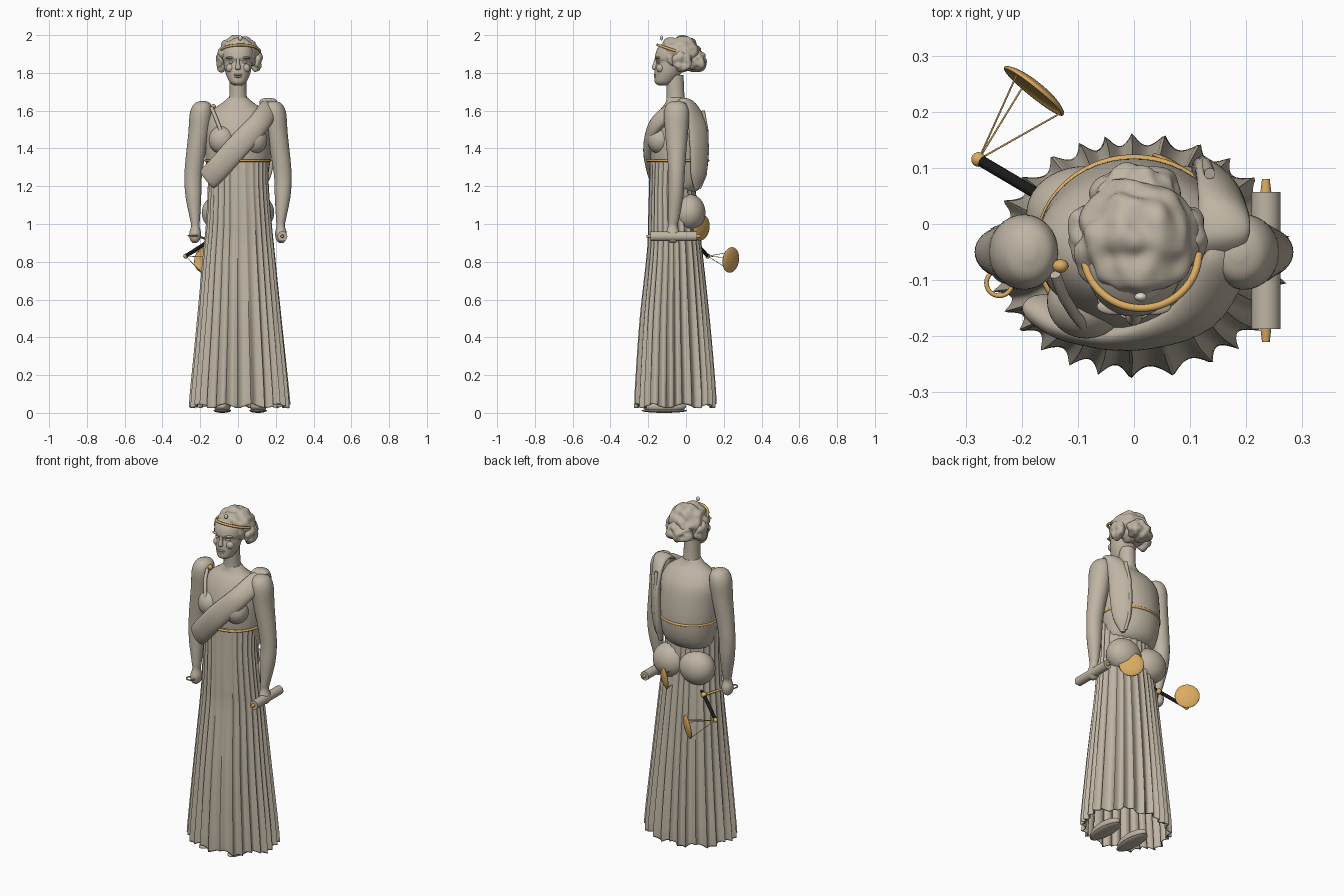
import bpy, bmesh, math
from mathutils import Vector, noise


def material(name, rgb):
    m = bpy.data.materials.new(name)
    m.diffuse_color = (*rgb, 1)
    return m


STONE = material("stone", (0.52, 0.46, 0.37))
GOLD = material("gold", (0.70, 0.41, 0.12))
BLACK = material("black", (0.01, 0.01, 0.01))
PEARL = material("pearl", (0.7, 0.7, 0.66))


def finish(name, bm, mat):
    bmesh.ops.recalc_face_normals(bm, faces=bm.faces)
    me = bpy.data.meshes.new(name)
    bm.to_mesh(me)
    bm.free()
    for p in me.polygons:
        p.use_smooth = True
    me.set_sharp_from_angle(angle=math.radians(50))
    me.materials.append(mat)
    ob = bpy.data.objects.new(name, me)
    bpy.context.collection.objects.link(ob)
    return ob


def catmull(rows, steps):
    out = []
    for i in range(len(rows) - 1):
        a, b, c, d = rows[max(i - 1, 0)], rows[i], rows[i + 1], rows[min(i + 2, len(rows) - 1)]
        for s in range(steps):
            t = s / steps
            out.append([0.5 * (2 * q + (r - p) * t + (2 * p - 5 * q + 4 * r - w) * t * t
                               + (3 * q - p - 3 * r + w) * t ** 3) for p, q, r, w in zip(a, b, c, d)])
    return out + [list(rows[-1])]


def loft(name, rows, mat=STONE, n=32, steps=5, caps=True, fold=None):
    """Rows are x,y,z,rx,ry (level ellipse) or centre + two axis vectors."""
    rows = [(*r[:3], r[3], 0, 0, 0, r[4], 0) if len(r) == 5 else r for r in rows]
    bm, rings = bmesh.new(), []
    for r in catmull(rows, steps):
        c, a, b = Vector(r[:3]), Vector(r[3:6]), Vector(r[6:9])
        ring = []
        for k in range(n):
            t = 2 * math.pi * k / n
            f = fold(t, c.z) if fold else 1
            ring.append(bm.verts.new(c + (a * math.cos(t) + b * math.sin(t)) * f))
        rings.append(ring)
    for p, q in zip(rings, rings[1:]):
        for k in range(n):
            j = (k + 1) % n
            bm.faces.new((p[k], p[j], q[j], q[k]))
    if caps:
        bm.faces.new(rings[0])
        bm.faces.new(rings[-1])
    return finish(name, bm, mat)


def ball(name, loc, size, mat=STONE, bump=0, freq=24):
    bm = bmesh.new()
    bmesh.ops.create_icosphere(bm, subdivisions=5 if bump else 4, radius=1)
    for v in bm.verts:
        d = v.co.normalized()
        v.co = Vector(loc) + Vector([d[i] * size[i] for i in range(3)])
        if bump:
            v.co += d * bump * noise.noise(v.co * freq)
    return finish(name, bm, mat)


def frame(p, q):
    d = (Vector(q) - Vector(p)).normalized()
    u = d.orthogonal().normalized()
    return d, u, d.cross(u)


def rod(name, p, q, r, mat, r2=None, n=20):
    d, u, v = frame(p, q)
    r2 = r if r2 is None else r2
    return loft(name, [(*p, *(u * r), *(v * r)), (*q, *(u * r2), *(v * r2))], mat, n, 1)


def wire(name, pts, r, mat, closed=False):
    cu = bpy.data.curves.new(name, 'CURVE')
    cu.dimensions, cu.bevel_depth, cu.bevel_resolution, cu.use_fill_caps = '3D', r, 3, True
    sp = cu.splines.new('POLY')
    sp.points.add(len(pts) - 1)
    for s, p in zip(sp.points, pts):
        s.co = (*p, 1)
    sp.use_cyclic_u = closed
    sp.use_smooth = True
    cu.materials.append(mat)
    bpy.context.collection.objects.link(bpy.data.objects.new(name, cu))


# Pleated skirt, open at the hem
def pleat(t, z):
    w = t + 0.05 * math.sin(3 * t + 1) + 0.02 * math.sin(7 * t)
    amp = 0.035 + 0.075 * (1.34 - z) / 1.3
    return 1.02 - amp * abs(math.sin(14 * w)) ** 0.8


def hem_wave(ob):
    for v in ob.data.vertices:
        if v.co.z < 0.12:
            t = math.atan2(v.co.y + 0.055, v.co.x)
            v.co.z += 0.012 * math.sin(9 * t) * (0.12 - v.co.z) / 0.09


skirt = loft("pleated_skirt", [
    (0, -0.065, 1.34, .160, .125), (.002, -0.072, 1.2, .160, .122), (.005, -0.066, 1.0, .173, .134),
    (.005, -0.06, 0.85, .188, .146), (.007, -0.06, 0.5, .222, .184), (.008, -0.057, 0.15, .258, .212),
    (.008, -0.057, 0.036, .268, .217)], n=280, steps=6, caps=False, fold=pleat)
hem_wave(skirt)
sol = skirt.modifiers.new("thickness", 'SOLIDIFY')
sol.thickness = 0.006

# Torso, neck and bust
loft("torso", [(0, -.04, 1.16, .11, .07), (0, -.035, 1.19, .142, .11), (0, -.03, 1.25, .158, .135),
               (0, -.035, 1.34, .171, .152), (0, -.04, 1.45, .174, .148), (0, -.04, 1.54, .17, .128),
               (0, -.045, 1.6, .14, .095), (0, -.05, 1.64, .085, .06), (0, -.053, 1.67, .05, .048)], n=48)
loft("neck", [(0, -.05, 1.6, .06, .055), (0, -.055, 1.68, .046, .047), (0, -.06, 1.79, .044, .047)])
for s, side in ((-1, "right"), (1, "left")):
    ball(side + "_breast", (s * .085, -.138, 1.445), (.07, .066, .075))
    ball(side + "_hip", (s * .088, .018, 1.06), (.104, .085, .098))
    wire(side + "_strap_fold", [(s * .14, -.09, 1.615), (s * .125, -.13, 1.58), (s * .105, -.162, 1.53),
                                (s * .09, -.18, 1.49)], .010, STONE)
    ball(side + "_shoulder_pin", (s * .143 + .012, -.075, 1.622), (.014, .012, .014), GOLD)
    # Arm with closed hand
    loft(side + "_arm", [(s * x, y, z, a, b) for x, y, z, a, b in (
        (.187, -.05, 1.652, .012, .014), (.189, -.05, 1.635, .044, .05), (.195, -.05, 1.585, .06, .067),
        (.207, -.05, 1.48, .056, .06), (.228, -.05, 1.34, .05, .048), (.238, -.05, 1.24, .046, .042),
        (.236, -.055, 1.14, .041, .04), (.228, -.065, 1.03, .027, .03), (.226, -.07, .99, .022, .025),
        (.227, -.07, .95, .031, .036), (.228, -.07, .915, .025, .031), (.229, -.07, .90, .010, .012))])
    # Foot with sole
    ball(side + "_foot", (s * .095 + .012, -.115, .034), (.043, .115, .034))
    ball(side + "_sole", (s * .095 + .012, -.115, .012), (.046, .12, .012))

# Diagonal sash over the chest and the mantle falling down the back
loft("chest_sash", [
    (.165, -.035, 1.64, -.03, 0, .005, 0, .01, .01), (.162, -.07, 1.61, -.042, 0, .03, .01, -.02, .015),
    (.105, -.16, 1.525, -.042, 0, .04, .012, -.03, .012), (0, -.2, 1.412, -.042, 0, .046, 0, -.026, 0),
    (-.1, -.182, 1.30, -.041, 0, .047, -.006, -.03, 0), (-.15, -.158, 1.248, -.038, .005, .047, -.01, -.03, 0),
    (-.164, -.15, 1.234, -.034, .005, .043, -.008, -.024, 0)], n=32)
loft("back_mantle", [
    (.15, -.07, 1.62, .035, 0, 0, 0, .01, .015), (.16, -.02, 1.65, .045, 0, 0, 0, 0, .018),
    (.16, .03, 1.625, .045, -.02, 0, .008, .014, .016), (.155, .062, 1.52, .042, -.045, 0, .018, .018, .006),
    (.15, .07, 1.38, .042, -.045, 0, .018, .018, 0), (.14, .065, 1.26, .033, -.036, 0, .016, .016, 0),
    (.125, .055, 1.18, .008, -.008, 0, .006, .006, 0)], n=32)
wire("mantle_edge_fold", [(.135, .09, 1.60), (.128, .108, 1.5), (.122, .112, 1.38), (.12, .1, 1.26),
                          (.12, .07, 1.19)], .010, STONE)

# Belt
wire("belt", [(.17 * math.cos(a), -.043 + .16 * math.sin(a), 1.336)
              for a in [i * math.pi / 36 for i in range(72)]], .007, GOLD, True)

# Head and face
loft("face", [(0, -.12, 1.733, .018, .022), (0, -.115, 1.748, .042, .049), (0, -.1, 1.785, .061, .066),
              (0, -.09, 1.82, .07, .075), (0, -.08, 1.857, .076, .076), (0, -.08, 1.882, .083, .085),
              (0, -.07, 1.93, .08, .08), (0, -.06, 1.965, .05, .05)])
loft("nose", [(0, -.155, 1.882, .010, .009), (0, -.16, 1.855, .009, .012), (0, -.165, 1.825, .015, .016),
              (0, -.16, 1.816, .008, .010)], n=20)
ball("upper_lip", (0, -.162, 1.790), (.024, .009, .006))
ball("lower_lip", (0, -.161, 1.779), (.020, .009, .006))
for s, side in ((-1, "right"), (1, "left")):
    ball(side + "_eye", (s * .032, -.142, 1.857), (.017, .012, .008))
    ball(side + "_brow", (s * .034, -.147, 1.880), (.032, .015, .007))
    ball(side + "_cheek", (s * .04, -.135, 1.825), (.025, .022, .024))
    ball(side + "_side_hair", (s * .092 + .005, -.022, 1.862), (.032, .052, .052), STONE, .014, 30)

# Hair with a low bun
ball("hair", (.003, -.03, 1.903), (.107, .108, .094), STONE, .016)
ball("hair_bun", (.003, .052, 1.862), (.078, .055, .058), STONE, .016, 28)

# Diadem with jewel
wire("diadem", [(.013 + .102 * math.cos(a), -.052 + .098 * math.sin(a), 1.915 - .033 * math.sin(a))
                for a in [math.pi * (1 + i / 30) for i in range(31)]], .007, GOLD)
ball("diadem_jewel", (.012, -.13, 1.985), (.011, .008, .013), PEARL)

# Scroll in the left hand
rod("scroll", (.235, -.187, .935), (.235, .057, .935), .026, STONE, n=32)
for s, end in ((-1, "front"), (1, "back")):
    y = -.065 + s * .122
    rod("scroll_knob_" + end, (.235, y - s * .01, .935), (.235, y + s * .023, .935), .011, GOLD, .007)

# Balance scales hanging from the right hand
mid, half = Vector((-.145, .037, .915)), Vector((.132, -.078, .085))
rod("scale_beam", mid - half, mid + half, .010, BLACK)
ball("scale_pivot", mid, (.016, .016, .016), GOLD)
wire("scale_ring", [(-.24 + .023 * math.cos(a), -.105 + .023 * math.sin(a), .938)
                    for a in [i * math.pi / 16 for i in range(32)]], .004, GOLD, True)
rod("scale_stem", mid, (-.226, -.087, .938), .006, GOLD)
for s, side in ((-1, "outer"), (1, "inner")):
    tip = mid + half * s
    c = tip + Vector((.097, .12, -.02))
    d, u, v = frame(tip, c)
    ball("scale_tip_" + side, tip, (.013, .013, .013), GOLD)
    loft("scale_pan_" + side, [(*(c + d * h), *(u * r), *(v * r)) for h, r in
                               ((.004, .055), (0, .066), (.006, .066), (.014, .045), (.018, .012))], GOLD, 40, 4)
    for k in range(3):
        a = 2 * math.pi * k / 3 + .5
        rod("scale_chain_%s_%d" % (side, k + 1), tip, c + (u * math.cos(a) + v * math.sin(a)) * .063,
            .0016, GOLD, n=8)
